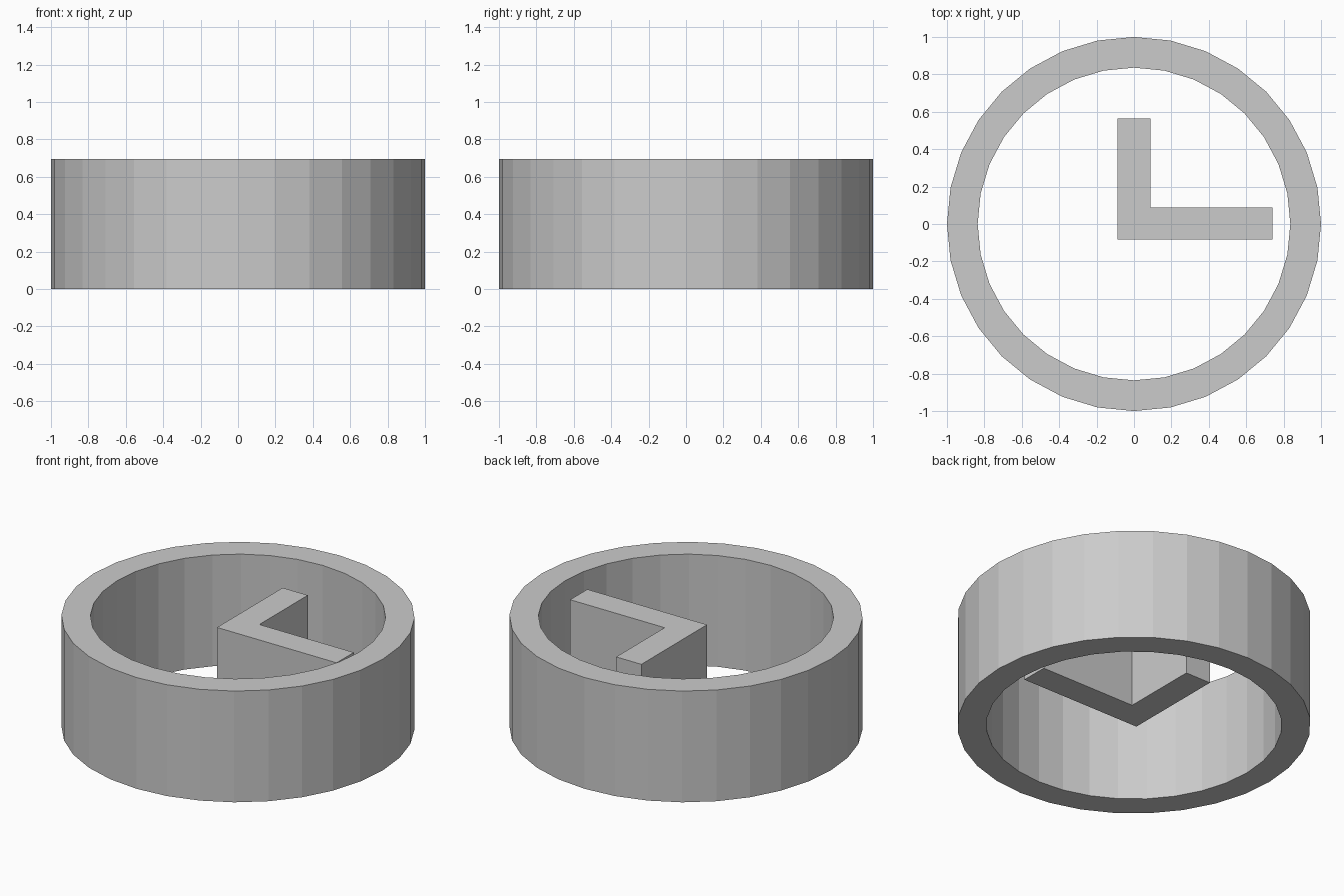
import bpy
import bmesh
import math

if "Cube" in bpy.data.objects:
    bpy.data.objects.remove(bpy.data.objects["Cube"])


def new_object(name, bm):
    bmesh.ops.recalc_face_normals(bm, faces=bm.faces)
    mesh = bpy.data.meshes.new(name)
    bm.to_mesh(mesh)
    bm.free()
    obj = bpy.data.objects.new(name, mesh)
    bpy.context.collection.objects.link(obj)
    return obj


def make_rim(name, outer, inner, height, sides):
    """Square-section ring: a rectangular profile swept round z."""
    bm = bmesh.new()
    profile = [(inner, 0), (outer, 0), (outer, height), (inner, height)]
    loops = []
    for i in range(sides):
        a = 2 * math.pi * i / sides
        loops.append([bm.verts.new((r * math.cos(a), r * math.sin(a), z)) for r, z in profile])
    for i in range(sides):
        p, q = loops[i], loops[(i + 1) % sides]
        for j in range(4):
            k = (j + 1) % 4
            bm.faces.new((p[j], q[j], q[k], p[k]))
    return new_object(name, bm)


def make_prism(name, outline, z0, z1):
    """Flat outline extruded upwards."""
    bm = bmesh.new()
    base = bm.faces.new([bm.verts.new((x, y, z0)) for x, y in outline])
    new = bmesh.ops.extrude_face_region(bm, geom=[base], use_keep_orig=True)["geom"]
    top = [v for v in new if isinstance(v, bmesh.types.BMVert)]
    bmesh.ops.translate(bm, verts=top, vec=(0, 0, z1 - z0))
    return new_object(name, bm)


# Outer ring of the clock
make_rim("clock_rim", 1.0, 0.836, 0.695, 32)

# L-shaped pair of hands, slightly recessed at both faces
w = 0.087
make_prism("clock_hands",
           [(-w, -0.083), (0.74, -0.083), (0.74, w), (w, w), (w, 0.565), (-w, 0.565)],
           0.06, 0.635)
